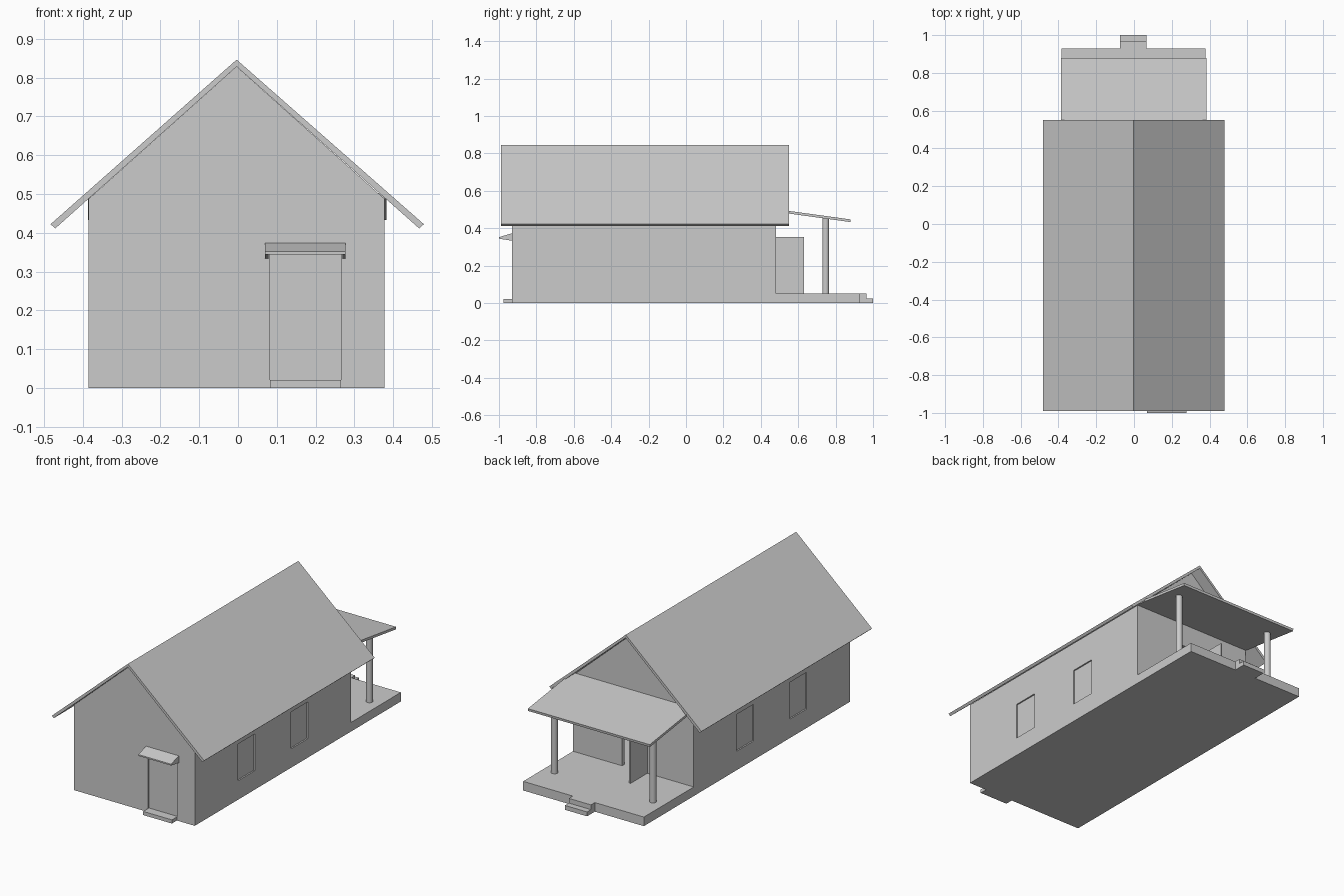
import bpy
import bmesh
from mathutils import Vector

cube = bpy.data.objects.get("Cube")
if cube:
    bpy.data.objects.remove(cube, do_unlink=True)

grey = bpy.data.materials.new("light_grey")
grey.use_nodes = True
shade = (0.6, 0.6, 0.6, 1)
grey.diffuse_color = shade
grey.node_tree.nodes["Principled BSDF"].inputs["Base Color"].default_value = shade


def prism(name, outline, start, end, axis="y"):
    """Extrude an outline along y (points are x, z) or along x (points are y, z)."""
    bm = bmesh.new()
    place = (lambda p, t: (p[0], t, p[1])) if axis == "y" else (lambda p, t: (t, p[0], p[1]))
    face = bm.faces.new([bm.verts.new(place(p, start)) for p in outline])
    out = bmesh.ops.extrude_face_region(bm, geom=[face])
    step = Vector((0, end - start, 0)) if axis == "y" else Vector((end - start, 0, 0))
    bmesh.ops.translate(bm, vec=step, verts=[v for v in out["geom"] if isinstance(v, bmesh.types.BMVert)])
    bmesh.ops.recalc_face_normals(bm, faces=bm.faces)
    mesh = bpy.data.meshes.new(name)
    bm.to_mesh(mesh)
    bm.free()
    mesh.materials.append(grey)
    obj = bpy.data.objects.new(name, mesh)
    bpy.context.collection.objects.link(obj)
    return obj


def box(name, x, y, z):
    return prism(name, [(x[0], z[0]), (x[1], z[0]), (x[1], z[1]), (x[0], z[1])], *y)


def cut(target, cutter):
    mod = target.modifiers.new(cutter.name, "BOOLEAN")
    mod.operation = "DIFFERENCE"
    mod.solver = "EXACT"
    mod.object = cutter
    cutter.hide_render = True
    cutter.hide_set(True)
    cutter.display_type = "WIRE"


LEFT, RIGHT = -0.385, 0.378
FRONT, BACK = -0.93, 0.48
MID = (LEFT + RIGHT) / 2
EAVE, PEAK = 0.487, 0.828
RECESS = 0.008


def gable(inset, floor):
    return [(LEFT + inset, floor), (RIGHT - inset, floor), (RIGHT - inset, EAVE - inset),
            (MID, PEAK - inset), (LEFT + inset, EAVE - inset)]


# Base plate and gabled walls
box("base_plate", (LEFT, RIGHT), (FRONT, 0.93), (0, 0.004))
walls = prism("walls", gable(0, 0.004), FRONT, BACK)

# Hollow room, back doorway, front door recess and window recesses
cut(walls, prism("room_cutter", gable(0.025, 0.05), FRONT + 0.025, BACK - 0.025))
cut(walls, box("doorway_cutter", (-0.085, 0.07), (BACK - 0.05, BACK + 0.05), (0.05, 0.355)))
cut(walls, box("front_door_cutter", (0.083, 0.265), (FRONT - 0.05, FRONT + RECESS), (0.02, 0.345)))
for i, y in enumerate((-0.54, -0.06)):
    span = (y, y + 0.152)
    cut(walls, box(f"left_window_cutter_{i}", (RIGHT - RECESS, RIGHT + 0.05), span, (0.108, 0.318)))
    cut(walls, box(f"right_window_cutter_{i}", (LEFT - 0.05, LEFT + RECESS), span, (0.108, 0.318)))

# Pitched roof with overhanging eaves
prism("main_roof", [(MID, 0.846), (-0.483, 0.422), (-0.471, 0.411), (MID, 0.828),
                    (0.467, 0.411), (0.479, 0.422)], -0.99, 0.55)

# Front step and canopy with triangular cheeks
box("front_step", (0.083, 0.265), (-0.975, FRONT), (0, 0.021))
prism("front_canopy", [(-1, 0.344), (-1, 0.352), (FRONT, 0.373), (FRONT, 0.364)], 0.07, 0.277, "x")
for side, x in (("right", 0.07), ("left", 0.269)):
    prism(f"canopy_cheek_{side}", [(-1, 0.344), (FRONT, 0.364), (FRONT, 0.333)], x, x + 0.008, "x")

# Back porch: deck, steps, lean-to roof and open door
box("porch_deck", (LEFT, RIGHT), (BACK, 0.93), (0.004, 0.052))
box("porch_upper_step", (-0.075, 0.065), (0.93, 0.965), (0, 0.052))
box("porch_lower_step", (-0.075, 0.065), (0.965, 1), (0, 0.025))
prism("porch_roof", [(BACK, 0.502), (0.88, 0.447), (0.878, 0.433), (BACK, 0.488)],
      LEFT - 0.002, RIGHT + 0.005, "x")
box("open_back_door", (-0.092, -0.083), (BACK, 0.632), (0.052, 0.353))

# Porch posts
for side, x in (("right", -0.315), ("left", 0.308)):
    bpy.ops.mesh.primitive_cylinder_add(vertices=32, radius=0.018, depth=0.405, location=(x, 0.747, 0.2535))
    post = bpy.context.object
    post.name = f"porch_post_{side}"
    post.data.materials.append(grey)
    bpy.ops.object.shade_smooth_by_angle()
